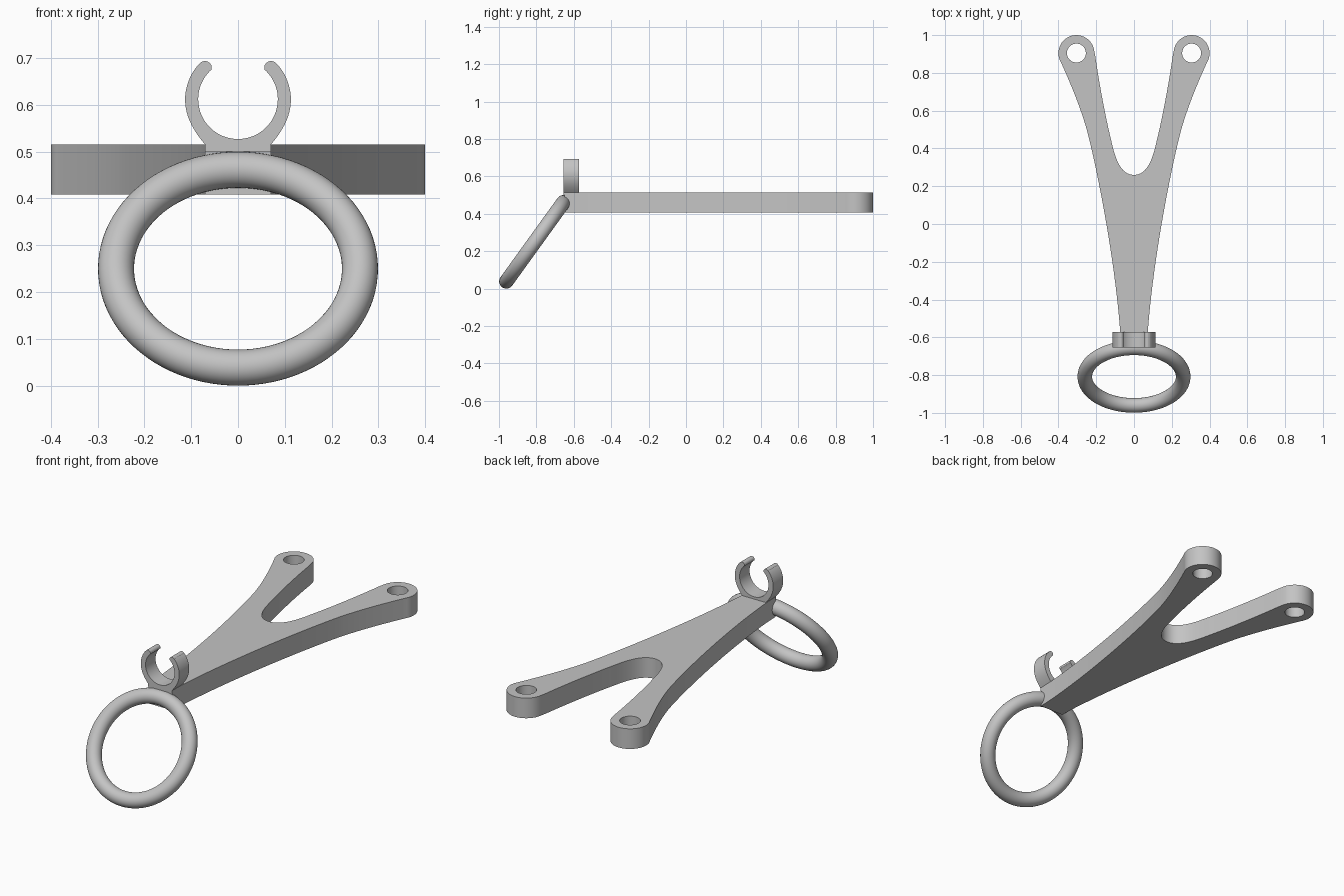
import bpy
from math import sin, cos, pi, radians
from mathutils import Vector
from mathutils.geometry import interpolate_bezier

cube = bpy.data.objects.get("Cube")
if cube:
    bpy.data.objects.remove(cube)

grey = bpy.data.materials.new("plain grey")
grey.use_nodes = True
colour = (0.55, 0.55, 0.55, 1)
grey.diffuse_color = colour
grey.node_tree.nodes["Principled BSDF"].inputs["Base Color"].default_value = colour


def arc(cx, cy, r, start, end, steps=32):
    angles = [radians(start + (end - start) * i / steps) for i in range(steps + 1)]
    return [(cx + r * cos(a), cy + r * sin(a)) for a in angles]


def bezier(a, b, c, d, steps=20):
    pts = interpolate_bezier(*(Vector((*p, 0)) for p in (a, b, c, d)), steps)
    return [(p.x, p.y) for p in pts]


def mirrored(half):
    """Close a right-hand outline with its reflection across x = 0."""
    return half + [(-x, y) for x, y in reversed(half) if x > 1e-5]


def finish(obj, angle=30):
    obj.data.materials.clear()
    obj.data.materials.append(grey)
    bpy.ops.object.shade_smooth_by_angle(angle=radians(angle))


def plate(name, outlines, thickness, location, rotation=(0, 0, 0)):
    """Extrude filled outlines; inner outlines become holes."""
    curve = bpy.data.curves.new(name, "CURVE")
    curve.dimensions = "2D"
    curve.fill_mode = "BOTH"
    curve.extrude = thickness / 2
    for pts in outlines:
        clean = [p for i, p in enumerate(pts)
                 if (Vector(p) - Vector(pts[i - 1])).length > 1e-4]
        spline = curve.splines.new("POLY")
        spline.points.add(len(clean) - 1)
        for point, (x, y) in zip(spline.points, clean):
            point.co = (x, y, 0, 1)
        spline.use_cyclic_u = True
    obj = bpy.data.objects.new(name, curve)
    bpy.context.collection.objects.link(obj)
    obj.location = location
    obj.rotation_euler = rotation
    bpy.ops.object.select_all(action="DESELECT")
    obj.select_set(True)
    bpy.context.view_layer.objects.active = obj
    bpy.ops.object.convert(target="MESH")
    finish(bpy.context.object)


# Forked arm with a rounded eyelet at each tip
ex, ey = 0.305, 0.905
half = [(0.07, -0.65)]
half += bezier((0.073, -0.57), (0.1, -0.2), (0.19, 0.27), (0.25, 0.5))
half += bezier((0.25, 0.5), (0.285, 0.62), (0.33, 0.73), (0.387, 0.857))
half += arc(ex, ey, 0.095, -28, 172)
half += bezier((0.205, 0.89), (0.19, 0.78), (0.155, 0.58), (0.12, 0.44))
half += bezier((0.12, 0.44), (0.095, 0.32), (0.06, 0.26), (0, 0.26))
holes = [arc(s * ex, ey, 0.05, 0, 360, 48) for s in (-1, 1)]
plate("forked_arm", [mirrored(half)] + holes, 0.107, (0, 0, 0.4615))

# Open C-shaped clip standing on the narrow end
zc = 0.612
half = [(0, 0.5), (0.07, 0.5), (0.07, 0.515)]
half += bezier((0.07, 0.515), (0.1, 0.55), (0.113, 0.58), (0.113, zc))
half += bezier((0.113, zc), (0.113, 0.64), (0.1, 0.67), (0.084, 0.686))
half += arc(0.0705, 0.679, 0.0145, 30, 200, 12)
half += arc(0, zc, 0.085, 48, -90, 40)
plate("open_clip", [mirrored(half)], 0.084, (0, -0.613, 0), (pi / 2, 0, 0))

# Tilted hanging ring
bpy.ops.mesh.primitive_torus_add(
    major_radius=0.2605, minor_radius=0.0385, major_segments=96, minor_segments=32,
    location=(0, -0.808, 0.25), rotation=(radians(54.2), 0, 0))
ring = bpy.context.object
ring.name = "hanging_ring"
finish(ring, 60)
